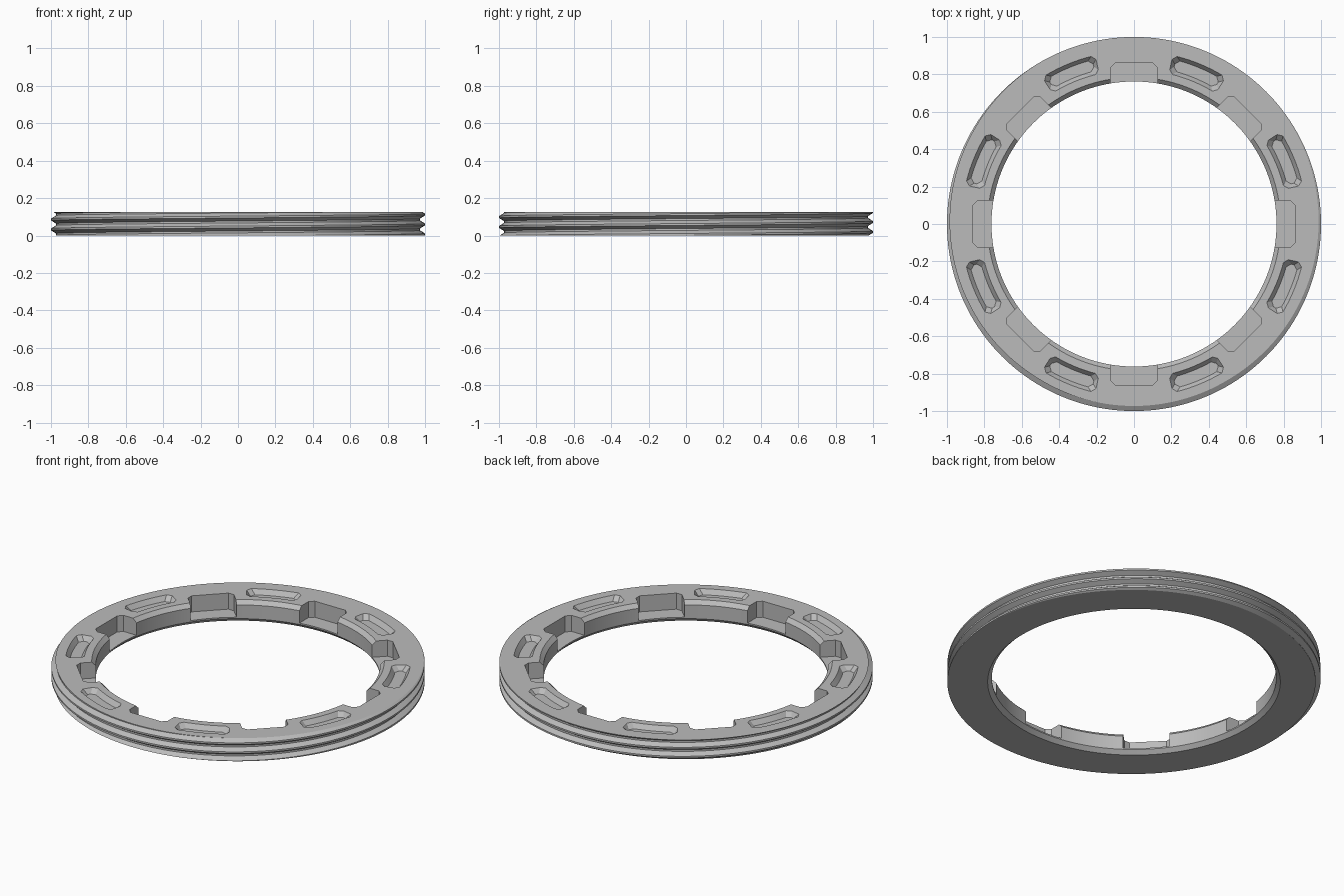
import bpy, bmesh
from math import sin, cos, pi, radians

if "Cube" in bpy.data.objects:
    bpy.data.objects.remove(bpy.data.objects["Cube"])

HEIGHT = 0.125
PITCH, CREST, ROOT, FLAT = 0.053, 1.0, 0.973, 0.005
BORE, CHAMFER = 0.762, 0.022
SEGMENTS = 160

grey = bpy.data.materials.new("light grey")
grey.use_nodes = True
grey.diffuse_color = (0.5, 0.5, 0.5, 1)
grey.node_tree.nodes["Principled BSDF"].inputs["Base Color"].default_value = (0.5, 0.5, 0.5, 1)


def make_object(name, bm):
    bmesh.ops.remove_doubles(bm, verts=bm.verts, dist=0.00002)
    bmesh.ops.recalc_face_normals(bm, faces=bm.faces)
    mesh = bpy.data.meshes.new(name)
    bm.to_mesh(mesh)
    bm.free()
    mesh.materials.append(grey)
    obj = bpy.data.objects.new(name, mesh)
    bpy.context.collection.objects.link(obj)
    return obj


def thread_radius(z, tip):
    """Radius of the V-shaped thread at height z, given the height of a crest."""
    away = abs((z - tip + PITCH / 2) % PITCH - PITCH / 2)
    t = (away - FLAT) / (PITCH / 2 - 2 * FLAT)
    return CREST + (ROOT - CREST) * min(max(t, 0), 1)


def ring_section(angle):
    """Closed outline (radius, height) of the ring at one angle."""
    tip = 0.006 + PITCH * angle / (2 * pi)
    outer = []
    for k in range(-3, 4):
        crest = tip + k * PITCH
        for z in (crest - FLAT, crest + FLAT,
                  crest + PITCH / 2 - FLAT, crest + PITCH / 2 + FLAT):
            z = min(max(z, 0), HEIGHT)
            outer.append((thread_radius(z, tip), z))
    bore = [(BORE + CHAMFER, HEIGHT), (BORE, HEIGHT - CHAMFER),
            (BORE, CHAMFER), (BORE + CHAMFER, 0)]
    return outer + bore


def add_prism(bm, low, high):
    """Solid between two matching outlines of 3D points."""
    a = [bm.verts.new(p) for p in low]
    b = [bm.verts.new(p) for p in high]
    n = len(a)
    bm.faces.new(a[::-1])
    bm.faces.new(b)
    for i in range(n):
        j = (i + 1) % n
        bm.faces.new((a[i], a[j], b[j], b[i]))


# Threaded ring: the section swept once round while the thread climbs one pitch
bm = bmesh.new()
columns = []
for i in range(SEGMENTS + 1):
    a = 2 * pi * i / SEGMENTS
    columns.append([bm.verts.new((r * cos(a), r * sin(a), z)) for r, z in ring_section(a)])
for c, d in zip(columns, columns[1:]):
    for i in range(len(c)):
        j = (i + 1) % len(c)
        bm.faces.new((c[i], d[i], d[j], c[j]))
bmesh.ops.dissolve_degenerate(bm, dist=0.00002, edges=bm.edges)
ring = make_object("threaded_ring", bm)


# Tool notches: eight square slots with clipped outer corners
def notch_outline(angle, z):
    pts = [(0.7, -0.125), (0.835, -0.125), (0.86, -0.1),
           (0.86, 0.1), (0.835, 0.125), (0.7, 0.125)]
    return [(x * cos(angle) - y * sin(angle), x * sin(angle) + y * cos(angle), z)
            for x, y in pts]


# Curved pockets: eight shallow arcs with clipped corners and sloping sides
def pocket_outline(angle, z, inset):
    r0, r1, half, clip = 0.825 + inset, 0.925 - inset, 0.145 - inset, 0.022
    steps = 8

    def arc(r, width):
        return [(r, -width + 2 * width * i / steps) for i in range(steps + 1)]

    outline = ([(r0 + clip, -half), (r1 - clip, -half)] + arc(r1, half - clip)
               + [(r1 - clip, half), (r0 + clip, half)] + arc(r0, half - clip)[::-1])
    return [(r * cos(angle + s / 0.875), r * sin(angle + s / 0.875), z) for r, s in outline]


bm = bmesh.new()
for k in range(8):
    a = radians(45 * k)
    add_prism(bm, notch_outline(a, 0.03), notch_outline(a, HEIGHT + 0.05))
    a += radians(22.5)
    add_prism(bm, pocket_outline(a, HEIGHT - 0.027, 0.02),
              pocket_outline(a, HEIGHT + 0.0135, -0.01))
cutter = make_object("notch_and_pocket_cutter", bm)
cutter.hide_render = True

# Cut the ring, keep the result and drop the cutter
cut = ring.modifiers.new("cut", "BOOLEAN")
cut.operation = "DIFFERENCE"
cut.solver = "EXACT"
cut.object = cutter
bpy.context.view_layer.update()
result = bpy.data.meshes.new_from_object(ring.evaluated_get(bpy.context.evaluated_depsgraph_get()))
ring.modifiers.clear()
ring.data = result
bpy.data.objects.remove(cutter)

bpy.ops.object.select_all(action="DESELECT")
ring.select_set(True)
bpy.context.view_layer.objects.active = ring
bpy.ops.object.shade_smooth_by_angle(angle=radians(20))
